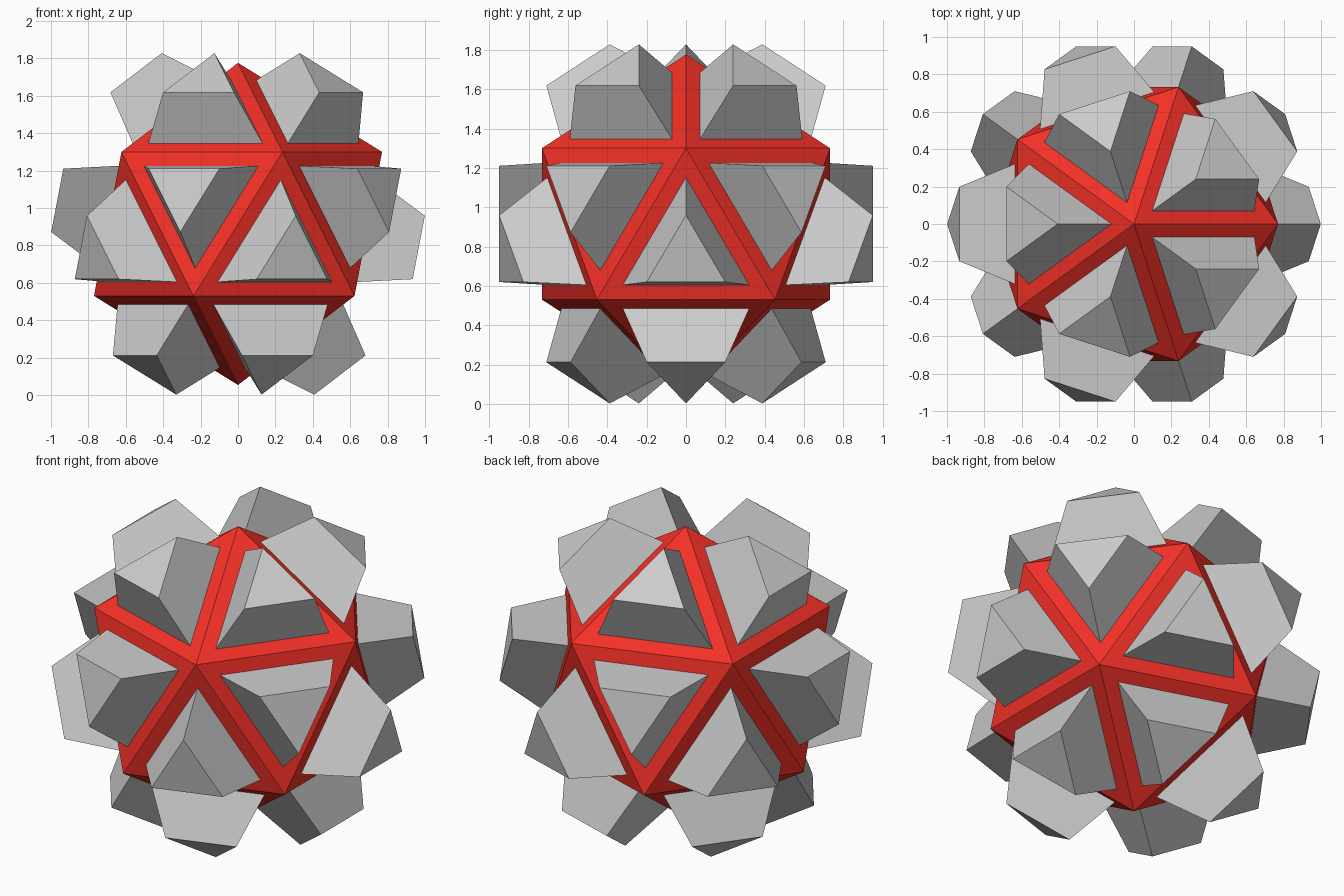
import bpy, bmesh

if "Cube" in bpy.data.objects:
    bpy.data.objects.remove(bpy.data.objects["Cube"])

RADIUS = 0.861       # corner radius of the twenty-sided core
CENTRE_Z = 0.915
INSET = 0.71         # size of each stud base relative to its face
TIP = 0.44           # size of each stud top relative to its face
LIFT = 1.422         # distance of stud tops relative to the face plane


def icosahedron():
    bm = bmesh.new()
    bmesh.ops.create_icosphere(bm, subdivisions=1, radius=RADIUS)
    return bm


def ring(face, scale, lift=1.0):
    """Face corners scaled about the face centre and pushed outward."""
    c = face.calc_center_median()
    return [c * lift + (v.co - c) * scale for v in face.verts]


def make_object(name, loops_per_face, cap):
    """Bridge the given corner loops on every face of the icosahedron."""
    src, bm = icosahedron(), bmesh.new()
    for face in src.faces:
        lower, upper = [[bm.verts.new(p) for p in ring(face, *a)] for a in loops_per_face]
        for i in range(3):
            j = (i + 1) % 3
            bm.faces.new((lower[i], lower[j], upper[j], upper[i]))
        if cap:
            bm.faces.new(upper)
    bmesh.ops.remove_doubles(bm, verts=bm.verts, dist=0.0005)
    mesh = bpy.data.meshes.new(name)
    bm.to_mesh(mesh)
    bm.free()
    src.free()
    obj = bpy.data.objects.new(name, mesh)
    obj.location.z = CENTRE_Z
    bpy.context.collection.objects.link(obj)
    return obj


# Red frame: a band along every edge, open in the middle of each face
frame = make_object("frame", [(1.0, 1.0), (INSET, 1.0)], cap=False)
red = bpy.data.materials.new("red")
red.diffuse_color = (0.9, 0.03, 0.02, 1)
red.use_nodes = True
red.node_tree.nodes["Principled BSDF"].inputs["Base Color"].default_value = red.diffuse_color
frame.data.materials.append(red)

# Grey studs: a tapered triangular block rising from each opening
make_object("studs", [(INSET, 1.0), (TIP, LIFT)], cap=True)
